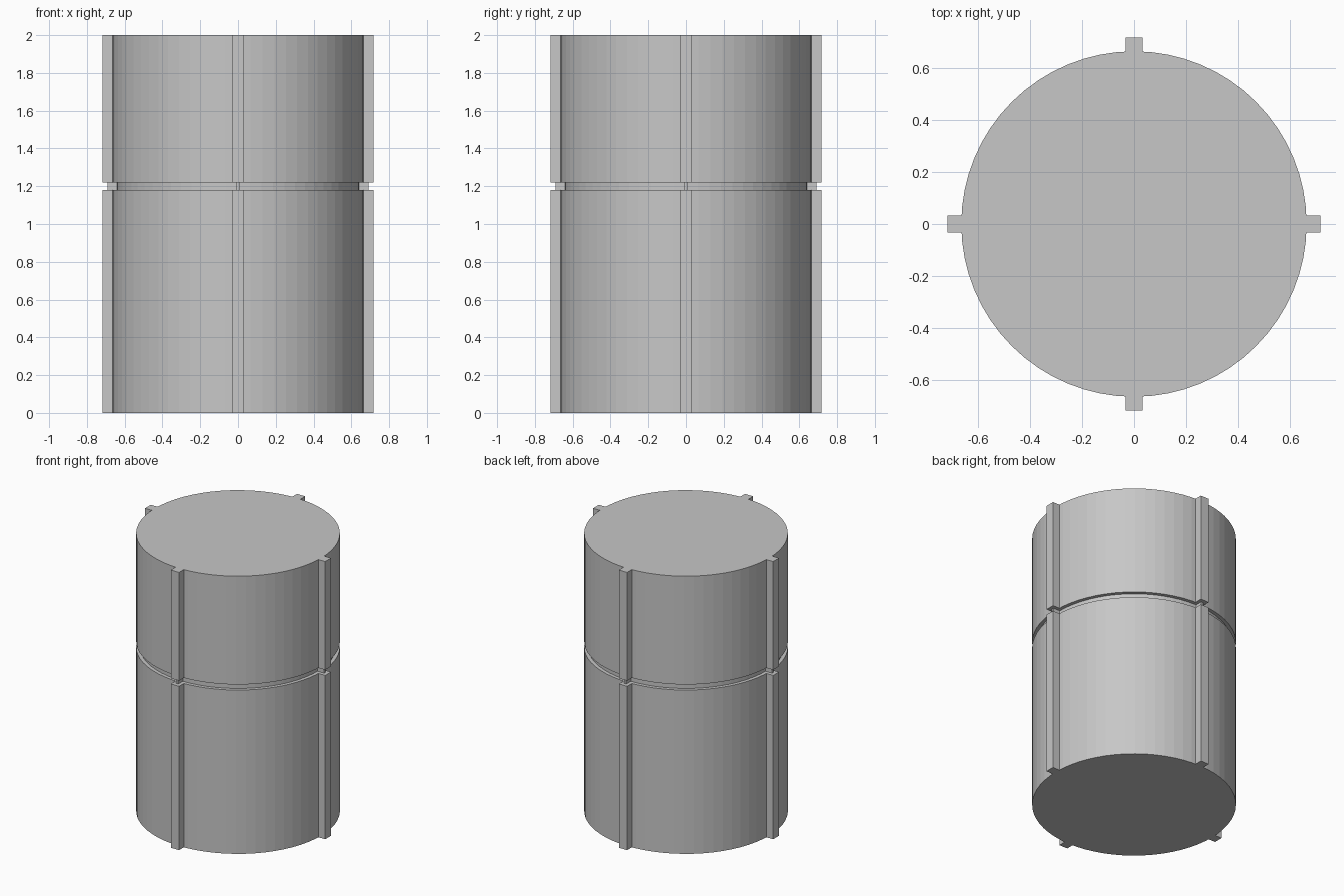
import bpy
import bmesh
from math import cos, sin, pi
from mathutils import Matrix

cube = bpy.data.objects.get("Cube")
if cube:
    bpy.data.objects.remove(cube, do_unlink=True)

HEIGHT, GROOVE_LOW, GROOVE_HIGH = 2.0, 1.18, 1.22
BODY_R, GROOVE_R = 0.665, 0.64
SIDES = 64

grey = bpy.data.materials.new("light_grey")
grey.use_nodes = True
colour = (0.57, 0.57, 0.57, 1)
grey.diffuse_color = colour
grey.node_tree.nodes["Principled BSDF"].inputs["Base Color"].default_value = colour


def finish(bm, name):
    bmesh.ops.recalc_face_normals(bm, faces=bm.faces)
    mesh = bpy.data.meshes.new(name)
    bm.to_mesh(mesh)
    bm.free()
    mesh.materials.append(grey)
    obj = bpy.data.objects.new(name, mesh)
    bpy.context.collection.objects.link(obj)
    return obj


# Drum body: stacked rings with a groove between the two sections
bm = bmesh.new()
profile = [(BODY_R, 0), (BODY_R, GROOVE_LOW), (GROOVE_R, GROOVE_LOW),
           (GROOVE_R, GROOVE_HIGH), (BODY_R, GROOVE_HIGH), (BODY_R, HEIGHT)]
rings = []
for r, z in profile:
    angles = [2 * pi * i / SIDES for i in range(SIDES)]
    rings.append([bm.verts.new((r * cos(a), r * sin(a), z)) for a in angles])
for low, high in zip(rings, rings[1:]):
    for i in range(SIDES):
        j = (i + 1) % SIDES
        bm.faces.new((low[i], low[j], high[j], high[i]))
bm.faces.new(rings[0])
bm.faces.new(rings[-1])
finish(bm, "drum_body")


# Four upright ribs per section, with thin links across the groove
def ribs(name, outer, width, bottom, top):
    inner = 0.6
    bm = bmesh.new()
    for quarter in range(4):
        place = (Matrix.Rotation(quarter * pi / 2, 4, "Z")
                 @ Matrix.Translation(((inner + outer) / 2, 0, (bottom + top) / 2))
                 @ Matrix.Diagonal((outer - inner, width, top - bottom, 1)))
        bmesh.ops.create_cube(bm, size=1, matrix=place)
    finish(bm, name)


ribs("lower_ribs", 0.718, 0.066, 0, GROOVE_LOW)
ribs("rib_links", 0.692, 0.016, GROOVE_LOW, GROOVE_HIGH)
ribs("upper_ribs", 0.718, 0.066, GROOVE_HIGH, HEIGHT)
